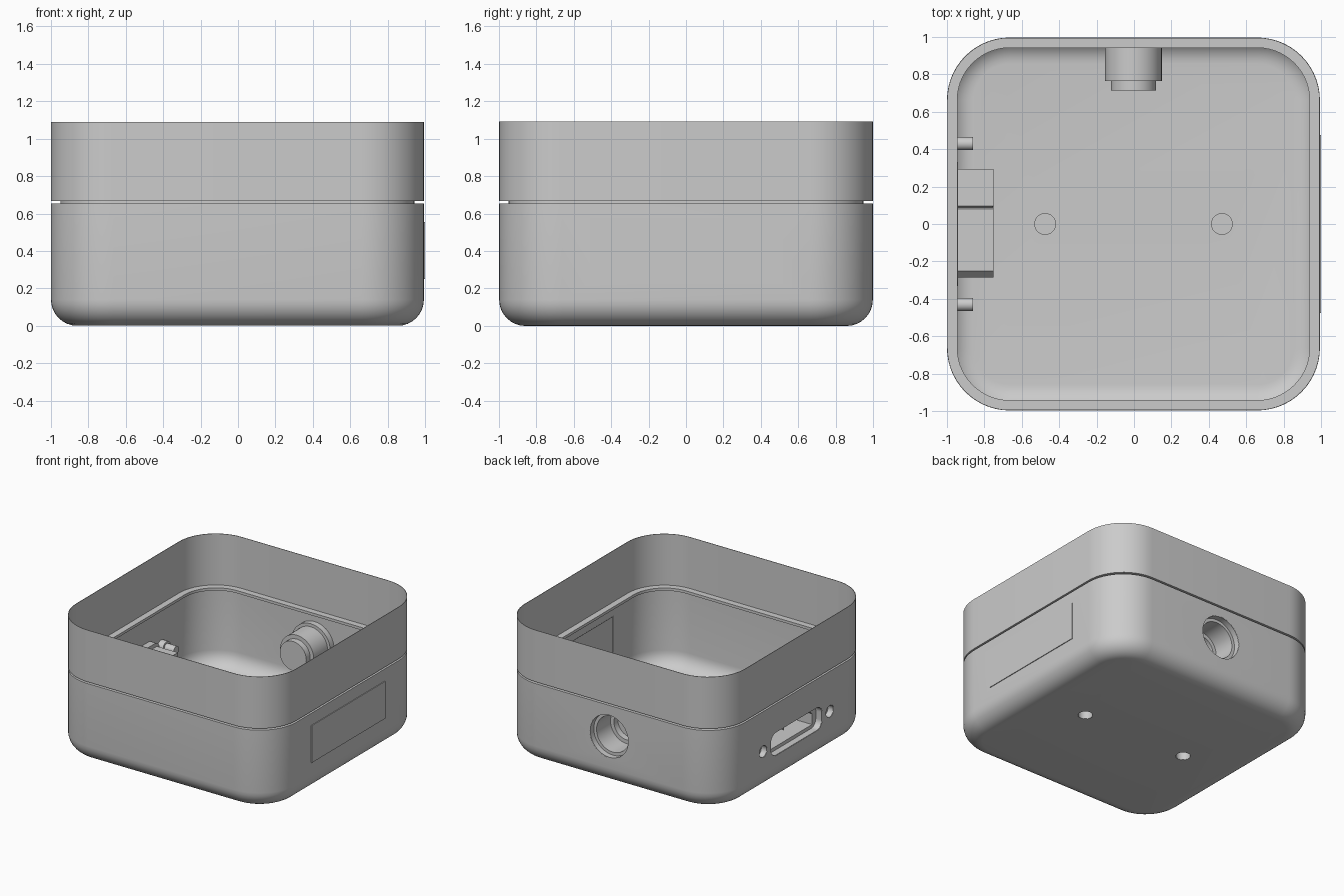
import bpy, bmesh, math

old = bpy.data.objects.get("Cube")
if old:
    bpy.data.objects.remove(old, do_unlink=True)

grey = bpy.data.materials.new("plain_grey")
grey.use_nodes = True
grey.diffuse_color = (0.6, 0.6, 0.6, 1)
grey.node_tree.nodes["Principled BSDF"].inputs["Base Color"].default_value = (0.6, 0.6, 0.6, 1)


def rounded(hw, hh, r, cu=0, cv=0, steps=14):
    """Rounded rectangle outline."""
    pts = []
    for i, (su, sv) in enumerate([(1, 1), (-1, 1), (-1, -1), (1, -1)]):
        for k in range(steps + 1):
            a = math.pi / 2 * (i + k / steps)
            pts.append((cu + su * (hw - r) + r * math.cos(a),
                        cv + sv * (hh - r) + r * math.sin(a)))
    return pts


def box(hw, hh, cv):
    return [(hw, cv + hh), (-hw, cv + hh), (-hw, cv - hh), (hw, cv - hh)]


def circle(r, cu=0, cv=0, n=40):
    return [(cu + r * math.cos(2 * math.pi * i / n),
             cv + r * math.sin(2 * math.pi * i / n)) for i in range(n)]


def loft(name, axis, rings):
    """Skin outlines placed at depths along an axis, closing both ends."""
    place = {"x": lambda u, v, d: (d, u, v),
             "y": lambda u, v, d: (u, d, v),
             "z": lambda u, v, d: (u, v, d)}[axis]
    bm = bmesh.new()
    loops = [[bm.verts.new(place(u, v, d)) for u, v in pts] for pts, d in rings]
    for a, b in zip(loops, loops[1:]):
        for i in range(len(a)):
            j = (i + 1) % len(a)
            bm.faces.new((a[i], a[j], b[j], b[i]))
    bm.faces.new(loops[0])
    bm.faces.new(loops[-1])
    bmesh.ops.recalc_face_normals(bm, faces=bm.faces)
    mesh = bpy.data.meshes.new(name)
    bm.to_mesh(mesh)
    bm.free()
    mesh.materials.append(grey)
    ob = bpy.data.objects.new(name, mesh)
    bpy.context.collection.objects.link(ob)
    return ob


def cut(target, cutters):
    """Subtract cutters, bake the result and drop the helpers."""
    for c in cutters:
        c.hide_render = True
        m = target.modifiers.new("cut", "BOOLEAN")
        m.operation, m.solver, m.object = "DIFFERENCE", "EXACT", c
    bpy.context.view_layer.update()
    dg = bpy.context.evaluated_depsgraph_get()
    target.data = bpy.data.meshes.new_from_object(target.evaluated_get(dg))
    target.modifiers.clear()
    for c in cutters:
        bpy.data.objects.remove(c, do_unlink=True)


HALF, CORNER, CX, WALL = 0.997, 0.335, -0.003, 0.004
JACK_Z, PORT_Z, PIN_Y = 0.40, 0.325, 0.43
PANEL = box(0.475, 0.152, 0.402)
FEET = {"right": -0.475, "left": 0.47}


def shell_ring(inset, z):
    h = HALF - inset
    return rounded(h, h, CORNER - inset, CX), z


def fillet(inset, z, r, n=8):
    """Quarter round from the floor up to the wall."""
    arc = [math.pi / 2 * i / n for i in range(n + 1)]
    return [(inset + r * (1 - math.sin(a)), z + r * (1 - math.cos(a))) for a in arc]


# Case: thin-walled tub, shadow groove with inner ledge, upper band
profile = fillet(0, 0, 0.14)
profile += [(0, 0.653), (0.051, 0.653), (0.051, 0.667), (0, 0.667), (0, 1.09),
            (WALL, 1.09), (WALL, 0.671), (0.055, 0.671), (0.055, 0.649), (WALL, 0.649)]
profile += reversed(fillet(WALL, WALL, 0.136))
case = loft("case", "z", [shell_ring(i, z) for i, z in profile])

# Openings in the case
cutters = [loft("jack_cut", "y", [(circle(0.175, CX, JACK_Z), d) for d in (0.9, 1.1)]),
           loft("port_cut", "x", [(rounded(0.33, 0.095, 0.065, 0, PORT_Z), d)
                                  for d in (-1.1, -0.9)]),
           loft("panel_cut", "x", [(PANEL, d) for d in (0.9, 1.1)])]
for y in (-PIN_Y, PIN_Y):
    cutters.append(loft("pin_cut", "x", [(circle(0.05, y, PORT_Z), d)
                                         for d in (-1.1, -0.9)]))
for x in FEET.values():
    cutters.append(loft("foot_cut", "z", [(circle(0.056, x, 0), d) for d in (-0.1, 0.1)]))
cut(case, cutters)

# Hollow bosses above the floor holes
for side, x in FEET.items():
    loft("floor_boss_" + side, "z", [(circle(r, x, 0), d) for r, d in
                                     ((0.054, 0.16), (0.054, 0.001),
                                      (0.058, 0.001), (0.058, 0.165))])

# Round socket in the back wall: stepped bore, collar and barrel
steps = [(0.116, 0.72), (0.116, 0.77), (0.147, 0.77), (0.147, 0.95), (0.172, 0.95),
         (0.172, 0.996), (0.177, 0.996), (0.177, 0.945), (0.152, 0.945),
         (0.152, 0.765), (0.12, 0.765), (0.12, 0.715)]
loft("round_socket", "y", [(circle(r, CX, JACK_Z), d) for r, d in steps])


# Wide notched port with its sunken surround
def port_outline(grow):
    shape = [(0.295, -0.065), (0.295, 0.065), (0.10, 0.065), (0.09, 0.03), (0.08, 0.065),
             (-0.25, 0.065), (-0.285, 0.025), (-0.285, -0.065)]
    return [(u * grow, PORT_Z + v * grow) for u, v in shape]


surround = loft("port_surround", "x", [
    (rounded(0.332 - t, 0.097 - t, 0.067 - t, 0, PORT_Z), d)
    for t, d in ((0.005, -0.945), (0.005, -0.998), (0, -0.998), (0, -0.94))])
cut(surround, [loft("surround_cut", "x", [(port_outline(0.985), d) for d in (-1.1, -0.9)])])
loft("port_body", "x", [(port_outline(0.97), -0.754), (port_outline(0.97), -0.946),
                        (port_outline(1), -0.946), (port_outline(1), -0.75)])

# Hollow collared screw posts either side of the port
for y, side in ((-PIN_Y, "front"), (PIN_Y, "back")):
    loft("screw_post_" + side, "x", [(circle(r, y, PORT_Z), d) for r, d in
                                     ((0.031, -0.864), (0.031, -0.95), (0.047, -0.95),
                                      (0.047, -0.998), (0.051, -0.998), (0.051, -0.945),
                                      (0.035, -0.945), (0.035, -0.86))])

# Slightly raised thin panel on the left wall
inner = box(0.472, 0.149, 0.402)
loft("side_panel", "x", [(inner, 0.996), (inner, 0.989), (PANEL, 0.989), (PANEL, 1.0)])

# Smooth curved walls, keep edges crisp
bpy.ops.object.select_all(action="DESELECT")
for ob in bpy.context.collection.objects:
    if ob.type == "MESH" and ob.data.materials and ob.data.materials[0] == grey:
        ob.select_set(True)
        bpy.context.view_layer.objects.active = ob
bpy.ops.object.shade_smooth_by_angle(angle=math.radians(30))
